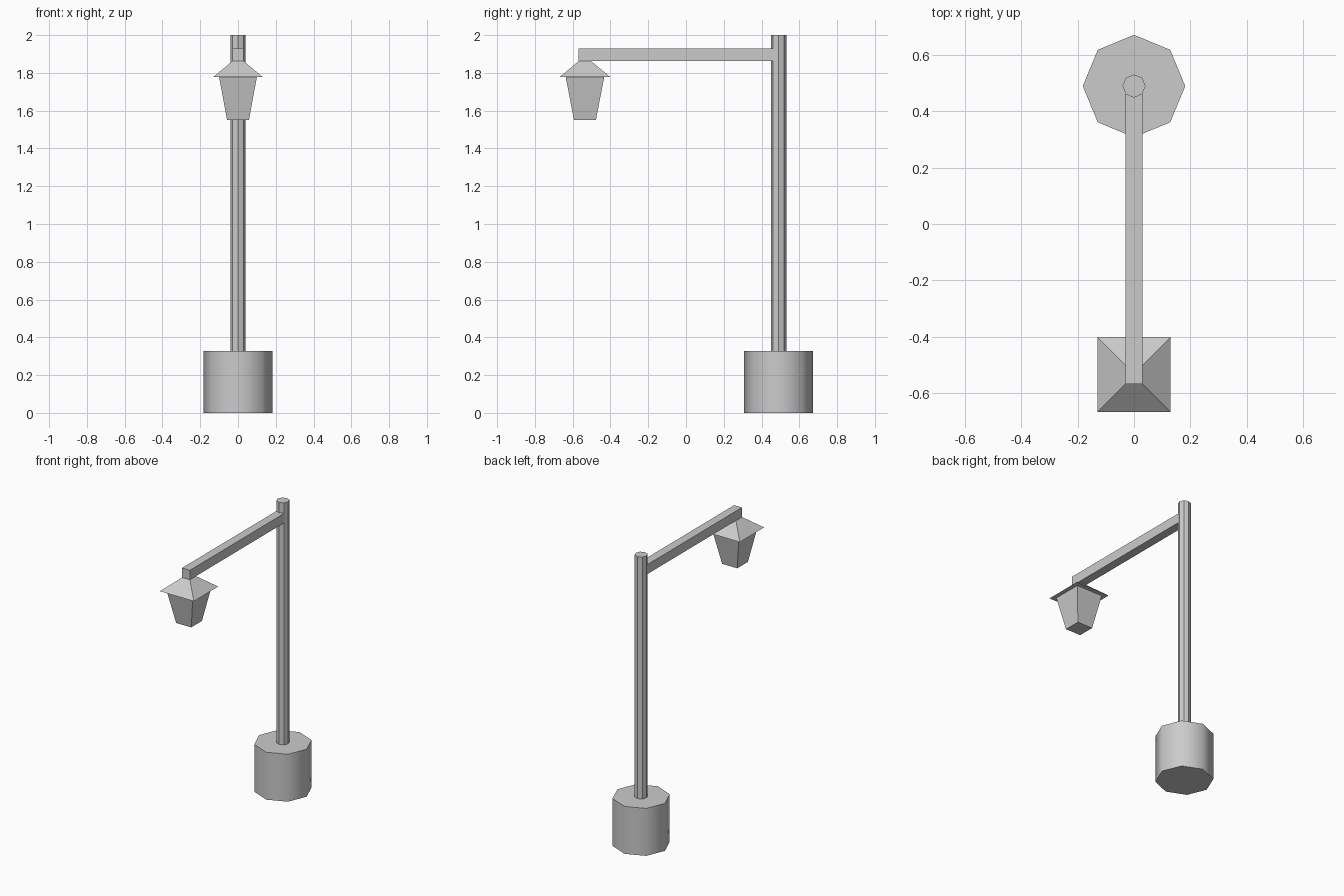
import bpy, math

if "Cube" in bpy.data.objects:
    bpy.data.objects.remove(bpy.data.objects["Cube"])

POLE_Y, LAMP_Y = 0.49, -0.535


def octagon_column(name, radius, z0, z1):
    # Eight-sided column with corners on the x and y axes
    bpy.ops.mesh.primitive_cylinder_add(vertices=8, radius=radius, depth=z1 - z0,
                                        location=(0, POLE_Y, (z0 + z1) / 2))
    ob = bpy.context.object
    ob.name = name
    return ob


def square_frustum(name, bottom, top, z0, z1):
    # Four-sided taper; bottom and top are (half x, half y)
    corners = [(-1, -1), (1, -1), (1, 1), (-1, 1)]
    verts = [(sx * h[0], LAMP_Y + sy * h[1], z)
             for h, z in ((bottom, z0), (top, z1)) for sx, sy in corners]
    faces = [(3, 2, 1, 0), (4, 5, 6, 7)]
    faces += [(i, (i + 1) % 4, (i + 1) % 4 + 4, i + 4) for i in range(4)]
    mesh = bpy.data.meshes.new(name)
    mesh.from_pydata(verts, [], faces)
    ob = bpy.data.objects.new(name, mesh)
    bpy.context.collection.objects.link(ob)
    return ob


# Footing with softly shaded sides, and faceted pole
octagon_column("base", 0.182, 0, 0.328)
bpy.ops.object.shade_smooth_by_angle(angle=math.radians(50))
octagon_column("pole", 0.041, 0.328, 2.0)

# Horizontal arm, ending inside the pole
y0, y1 = -0.568, 0.465
bpy.ops.mesh.primitive_cube_add(size=1, location=(0, (y0 + y1) / 2, 1.895))
arm = bpy.context.object
arm.name = "arm"
arm.scale = (0.06, y1 - y0, 0.066)

# Hanging lantern
square_frustum("lantern_roof", (0.13, 0.133), (0.03, 0.033), 1.779, 1.862)
square_frustum("lantern_body", (0.058, 0.058), (0.1, 0.102), 1.55, 1.779)
